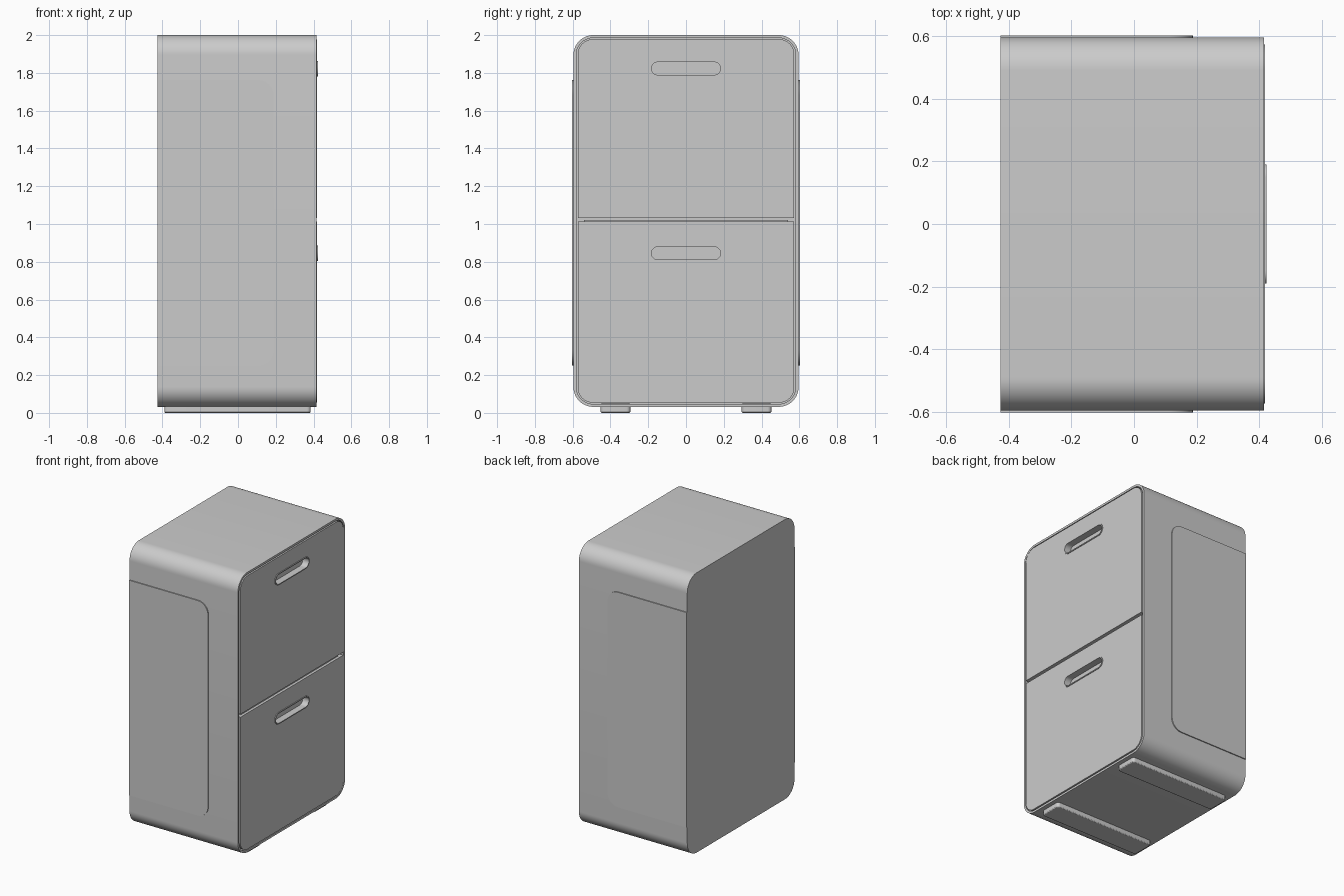
import bpy, bmesh, math
from mathutils import Vector

if "Cube" in bpy.data.objects:
    bpy.data.objects.remove(bpy.data.objects["Cube"])


def outline(u0, u1, v0, v1, radii, seg=10):
    """Rounded rectangle; radii ordered bottom-left, bottom-right, top-right, top-left."""
    corners = [(u0, v0, 1, 1), (u1, v0, -1, 1), (u1, v1, -1, -1), (u0, v1, 1, -1)]
    pts = []
    for i, ((u, v, su, sv), r) in enumerate(zip(corners, radii)):
        if r == 0:
            pts.append((u, v))
            continue
        for k in range(seg + 1):
            a = math.pi + i * math.pi / 2 + k * math.pi / 2 / seg
            pts.append((u + su * r + r * math.cos(a), v + sv * r + r * math.sin(a)))
    # drop coincident points (stadium ends)
    return [p for i, p in enumerate(pts) if (Vector(p) - Vector(pts[i - 1])).length > 1e-5]


def plate(name, loops, d0, d1, axis="x", bevel=0):
    """Extrude outlines (first is outer, others are holes) from d0 to d1 along x, y or z."""
    place = {"x": lambda u, v: (d0, u, v), "y": lambda u, v: (u, d0, v),
             "z": lambda u, v: (u, v, d0)}[axis]
    direction = Vector([float(axis == a) for a in "xyz"])
    bm = bmesh.new()
    edges = []
    for loop in loops:
        vs = [bm.verts.new(place(*p)) for p in loop]
        edges += [bm.edges.new((vs[i - 1], vs[i])) for i in range(len(vs))]
    if len(loops) == 1:
        bm.faces.new(vs)
    else:
        bmesh.ops.triangle_fill(bm, edges=edges, use_beauty=True, normal=direction)
    ext = bmesh.ops.extrude_face_region(bm, geom=bm.faces[:], use_keep_orig=True)
    moved = [g for g in ext["geom"] if isinstance(g, bmesh.types.BMVert)]
    bmesh.ops.translate(bm, verts=moved, vec=direction * (d1 - d0))
    bmesh.ops.recalc_face_normals(bm, faces=bm.faces[:])
    mesh = bpy.data.meshes.new(name)
    bm.to_mesh(mesh)
    bm.free()
    ob = bpy.data.objects.new(name, mesh)
    bpy.context.collection.objects.link(ob)
    if bevel:
        mod = ob.modifiers.new("soft_edge", "BEVEL")
        mod.width, mod.segments, mod.limit_method = bevel, 2, "ANGLE"
    bpy.ops.object.select_all(action="DESELECT")
    bpy.context.view_layer.objects.active = ob
    ob.select_set(True)
    bpy.ops.object.shade_smooth_by_angle(angle=math.radians(30))
    return ob


BACK, RIM, FACE = -0.427, 0.416, 0.419

# Cabinet: solid core with a thin rim standing out around the drawers
outer = outline(-0.596, 0.596, 0.032, 2.0, [0.105] * 4, 14)
inner = outline(-0.581, 0.581, 0.047, 1.985, [0.09] * 4, 14)
plate("cabinet_core", [outer], BACK, 0.375)
plate("cabinet_rim", [outer, inner], 0.375, RIM)

# Divider strip seen in the gap between the drawers
plate("divider", [outline(-0.54, 0.54, 1.008, 1.022, [0] * 4)], 0.37, 0.40)

# Drawer fronts with slot handles
R = 0.08
drawers = [("upper", 1.033, 1.978, [0, 0, R, R], 1.823),
           ("lower", 0.054, 1.012, [R, R, 0, 0], 0.845)]
for label, z0, z1, radii, hz in drawers:
    slot = outline(-0.183, 0.183, hz - 0.034, hz + 0.034, [0.034] * 4)
    lip = outline(-0.19, 0.19, hz - 0.041, hz + 0.041, [0.041] * 4)
    front = outline(-0.573, 0.573, z0, z1, radii, 12)
    plate(label + "_drawer_front", [front, lip], 0.376, FACE)
    plate(label + "_handle_lip", [lip, slot], 0.376, 0.424)

# Raised side panels, running off the back edge
panel = outline(BACK, 0.188, 0.25, 1.762, [0, 0.08, 0.08, 0])
for label, s in (("left", -1), ("right", 1)):
    plate(label + "_side_panel", [panel], s * 0.58, s * 0.603, "y")

# Runner feet
for label, s in (("left", -1), ("right", 1)):
    y0, y1 = sorted((s * 0.295, s * 0.452))
    plate(label + "_foot", [outline(-0.39, 0.385, y0, y1, [0.02] * 4, 5)], 0.0, 0.05, "z", 0.006)
